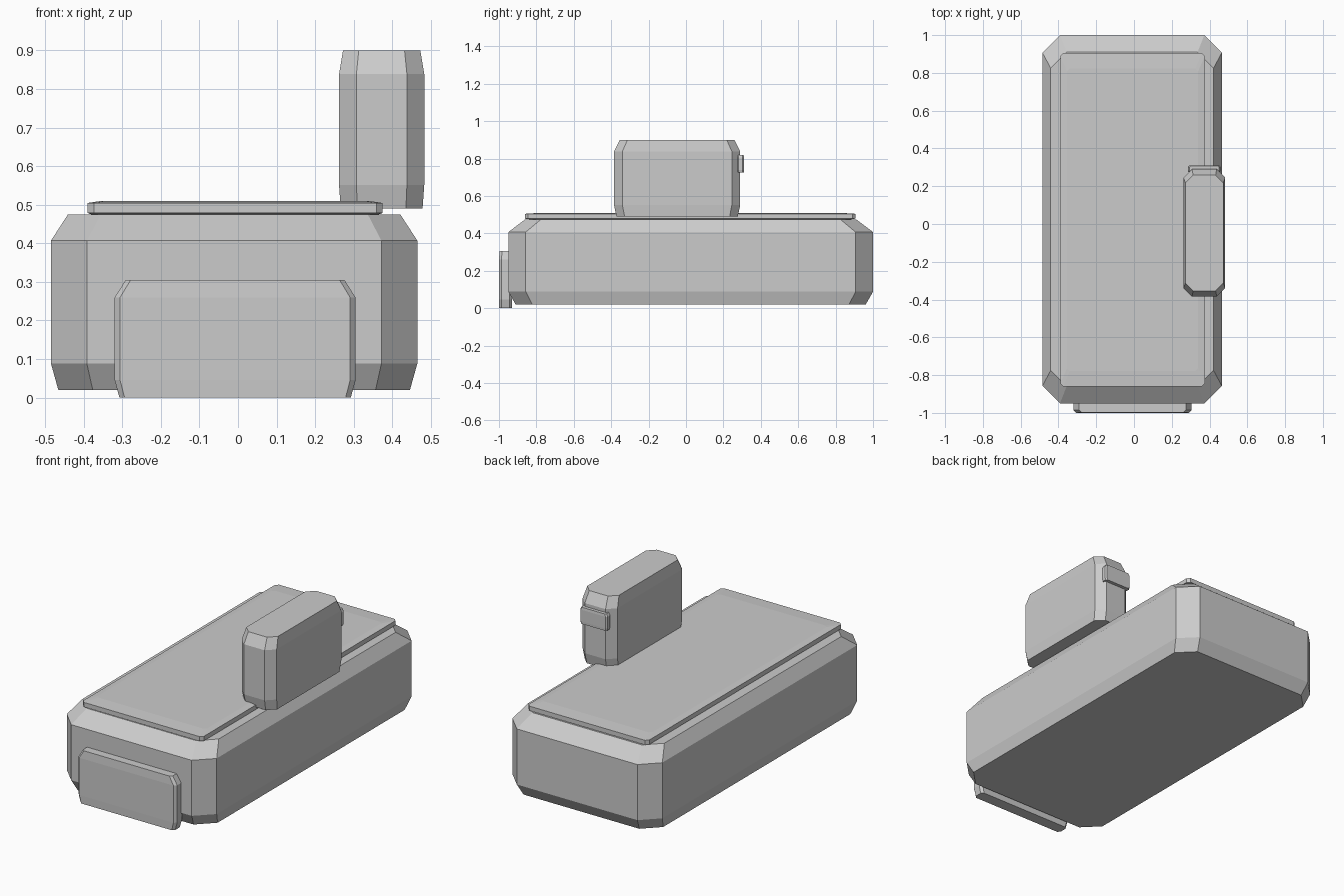
import bpy
import bmesh

cube = bpy.data.objects.get("Cube")
if cube:
    bpy.data.objects.remove(cube, do_unlink=True)

GREY = (0.6, 0.6, 0.6, 1.0)
grey = bpy.data.materials.new("plain grey")
grey.use_nodes = True
grey.diffuse_color = GREY
grey.node_tree.nodes["Principled BSDF"].inputs["Base Color"].default_value = GREY


def chamfered_block(name, x, y, z, cut):
    """Eight-sided block whose top and bottom edges taper inwards."""
    cx, cy = sum(x) / 2, sum(y) / 2
    hx, hy = (x[1] - x[0]) / 2, (y[1] - y[0]) / 2
    outline = [(hx - cut, -hy), (hx, cut - hy), (hx, hy - cut), (hx - cut, hy),
               (cut - hx, hy), (-hx, hy - cut), (-hx, cut - hy), (cut - hx, -hy)]
    bm = bmesh.new()
    rings = []
    # Height fraction and outline scale of each ring, bottom to top
    for level, scale in ((0, 0.96), (0.15, 1), (0.85, 1), (1, 0.907)):
        height = z[0] + level * (z[1] - z[0])
        rings.append([bm.verts.new((cx + px * scale, cy + py * scale, height))
                      for px, py in outline])
    for low, high in zip(rings, rings[1:]):
        for i in range(8):
            j = (i + 1) % 8
            bm.faces.new((low[i], low[j], high[j], high[i]))
    bm.faces.new(rings[0][::-1])
    bm.faces.new(rings[-1])
    mesh = bpy.data.meshes.new(name)
    bm.to_mesh(mesh)
    bm.free()
    mesh.materials.append(grey)
    obj = bpy.data.objects.new(name, mesh)
    bpy.context.collection.objects.link(obj)
    return obj


# Long main body with its thin top lid
chamfered_block("body", (-0.485, 0.465), (-0.95, 1.0), (0.02, 0.475), 0.093)
chamfered_block("lid", (-0.39, 0.375), (-0.86, 0.905), (0.473, 0.51), 0.016)

# Plate on the front end
chamfered_block("front_plate", (-0.32, 0.305), (-1.0, -0.93), (0, 0.305), 0.014)

# Upright side block and the small catch on its back
chamfered_block("side_block", (0.262, 0.483), (-0.385, 0.29), (0.49, 0.9), 0.045)
chamfered_block("back_catch", (0.285, 0.458), (0.272, 0.31), (0.725, 0.82), 0.008)
